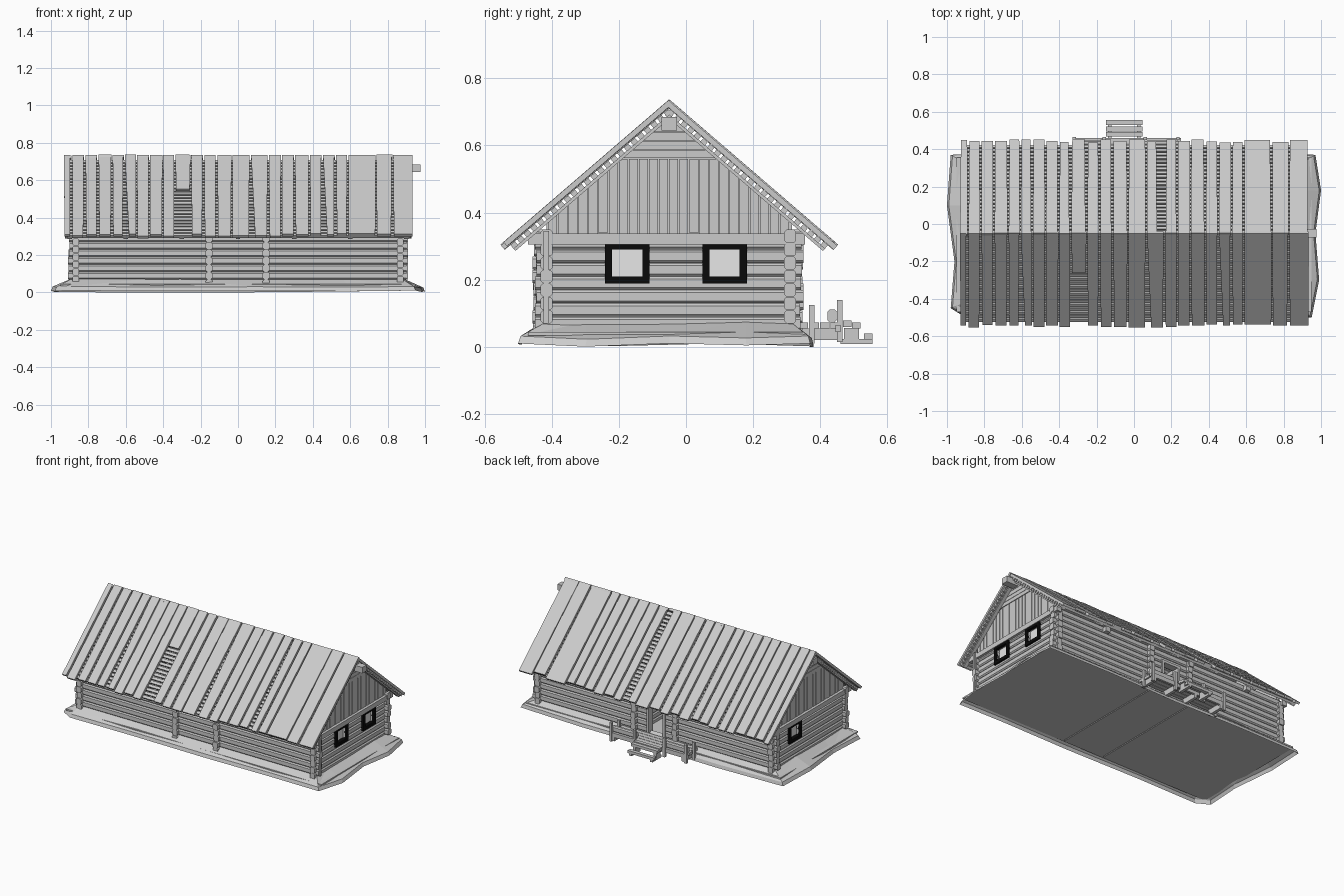
import bpy, bmesh, math, random
from mathutils import Vector

random.seed(4)
cube = bpy.data.objects.get("Cube")
if cube:
    bpy.data.objects.remove(cube, do_unlink=True)


def material(name, value):
    m = bpy.data.materials.new(name)
    m.use_nodes = True
    col = (value, value, value, 1)
    m.diffuse_color = col
    m.node_tree.nodes["Principled BSDF"].inputs["Base Color"].default_value = col
    return m


WOOD = material("weathered grey", 0.6)
BLACK = material("black frame", 0.003)
PANE = material("pale pane", 0.8)


def finish(name, bm, mat=WOOD):
    bmesh.ops.recalc_face_normals(bm, faces=bm.faces[:])
    me = bpy.data.meshes.new(name)
    bm.to_mesh(me)
    bm.free()
    me.materials.append(mat)
    ob = bpy.data.objects.new(name, me)
    bpy.context.collection.objects.link(ob)
    return ob


def prism(bm, a, b):
    """Solid between two matching loops of points."""
    va = [bm.verts.new(p) for p in a]
    vb = [bm.verts.new(p) for p in b]
    n = len(a)
    bm.faces.new(va)
    bm.faces.new(vb[::-1])
    for i in range(n):
        j = (i + 1) % n
        bm.faces.new((va[i], vb[i], vb[j], va[j]))


def box(bm, x0, x1, y0, y1, z0, z1):
    loop = [(x0, y0), (x1, y0), (x1, y1), (x0, y1)]
    prism(bm, [(x, y, z0) for x, y in loop], [(x, y, z1) for x, y in loop])


# Log walls: chamfered logs stacked upward, split around openings
LOG = 0.04


def log(bm, axis, a0, a1, c, z, half=0.018):
    k, top = 0.007, LOG - 0.001
    prof = [(-half + k, 0), (half - k, 0), (half, k), (half, top - k),
            (half - k, top), (-half + k, top), (-half, top - k), (-half, k)]
    if axis == "x":
        ends = [[(a, c + u, z + w) for u, w in prof] for a in (a0, a1)]
    else:
        ends = [[(c + u, a, z + w) for u, w in prof] for a in (a0, a1)]
    prism(bm, *ends)


def log_wall(name, axis, a0, a1, c, z0, rows, openings=()):
    bm = bmesh.new()
    for r in range(rows):
        z = z0 + r * LOG
        s = a0 + random.uniform(-0.006, 0.006)
        e = a1 + random.uniform(-0.006, 0.006)
        for o0, o1, oz0, oz1 in openings:
            if oz0 < z + LOG / 2 < oz1:
                log(bm, axis, s, o0, c, z)
                s = o1
        log(bm, axis, s, e, c, z)
    return finish(name, bm)


WIN_BACK = (0.07, 0.16, 0.21, 0.29)
WIN_FRONT = (-0.22, -0.13, 0.21, 0.29)
DOOR = (-0.07, 0.05, 0.07, 0.27)
log_wall("front_wall", "x", -0.905, 0.905, -0.415, 0.07, 7)
log_wall("back_wall", "x", -0.905, 0.905, 0.31, 0.07, 7, [DOOR])
log_wall("left_gable_logs", "y", -0.45, 0.345, 0.867, 0.05, 7, [WIN_FRONT, WIN_BACK])
log_wall("right_gable_logs", "y", -0.45, 0.345, -0.867, 0.05, 7, [WIN_BACK])
for i, x in enumerate((-0.155, 0.15)):
    log_wall(f"partition_{i}", "y", -0.452, 0.345, x, 0.03, 8)

# Gables: backing panel, upright boards, level boards near the peak
RIDGE_Y, RIDGE_Z, SLOPE = -0.05, 0.735, 0.86


def under_roof(y):
    return RIDGE_Z - 0.05 - abs(y - RIDGE_Y) * SLOPE


for side, s in (("left", 1), ("right", -1)):
    bm = bmesh.new()
    outline = [(-0.415, 0.33), (0.315, 0.33), (0.315, under_roof(0.315)),
               (RIDGE_Y, under_roof(RIDGE_Y)), (-0.415, under_roof(-0.415))]
    prism(bm, [(s * 0.855, y, z) for y, z in outline],
          [(s * 0.872, y, z) for y, z in outline])
    for i in range(24):
        y0 = -0.41 + i * 0.03
        y1 = y0 + 0.0265
        low = 0.335 + random.uniform(0, 0.004)
        t0, t1 = min(under_roof(y0), 0.56), min(under_roof(y1), 0.56)
        loop = [(y0, low), (y1, low), (y1, t1), (y0, t0)]
        prism(bm, [(s * 0.87, y, z) for y, z in loop], [(s * 0.885, y, z) for y, z in loop])
    for i in range(4):
        z0 = 0.562 + i * 0.026
        z1 = z0 + 0.024
        w0, w1 = [(RIDGE_Z - 0.05 - z) / SLOPE for z in (z0, z1)]
        loop = [(RIDGE_Y - w0, z0), (RIDGE_Y + w0, z0), (RIDGE_Y + w1, z1), (RIDGE_Y - w1, z1)]
        prism(bm, [(s * 0.87, y, z) for y, z in loop], [(s * 0.888, y, z) for y, z in loop])
    finish(side + "_gable_boards", bm)

# Windows: black frame of four bars and a pale pane
for name, s, (y0, y1, z0, z1) in (("left_front_window", 1, WIN_FRONT),
                                  ("left_back_window", 1, WIN_BACK),
                                  ("right_back_window", -1, WIN_BACK)):
    xa, xb = sorted((s * 0.85, s * 0.897))
    t = 0.021
    bm = bmesh.new()
    box(bm, xa, xb, y0 - t, y0, z0 - t, z1 + t)
    box(bm, xa, xb, y1, y1 + t, z0 - t, z1 + t)
    box(bm, xa, xb, y0, y1, z0 - t, z0)
    box(bm, xa, xb, y0, y1, z1, z1 + t)
    finish(name + "_frame", bm, BLACK)
    bm = bmesh.new()
    xa, xb = sorted((s * 0.866, s * 0.872))
    box(bm, xa, xb, y0, y1, z0, z1)
    finish(name + "_pane", bm, PANE)

# Roof: points given along x, down the slope and above the surface
ANG = math.atan(SLOPE)
CA, SA = math.cos(ANG), math.sin(ANG)


def roof_point(s, x, d, h):
    return Vector((x, RIDGE_Y + s * (d * CA + h * SA), RIDGE_Z - d * SA + h * CA))


def roof_slab(bm, s, x0, x1, d0, d1, h0, h1, skew0=0, skew1=0):
    loop = [(x0, d0), (x1, d0), (x1 + skew1, d1), (x0 + skew0, d1)]
    prism(bm, [roof_point(s, x, d, h0) for x, d in loop],
          [roof_point(s, x, d, h1) for x, d in loop])


EDGES = [-0.93, -0.885, -0.815, -0.745, -0.67, -0.605, -0.54, -0.47, -0.4, -0.335,
         -0.25, -0.18, -0.11, -0.03, 0.07, 0.165, 0.235, 0.305, 0.385, 0.455,
         0.525, 0.59, 0.74, 0.83, 0.94]
for side, s in (("front", -1), ("back", 1)):
    bm = bmesh.new()
    for i, (x0, x1) in enumerate(zip(EDGES, EDGES[1:])):
        end = 0.65 + random.choice((-0.006, 0, 0.012))
        lift = random.uniform(-0.004, 0.002)
        gap = random.uniform(0.004, 0.012)
        skew0, skew1 = random.uniform(0, 0.005), random.uniform(-0.005, 0)
        if s < 0 and i == 9:                      # broken board
            end = 0.28
        if s < 0 and i in (5, 14, 19):            # boards split to a taper
            skew0 = 0.022
        if s > 0 and i == 14:                     # narrow missing strip
            x1 -= 0.035
        if s > 0 and i == 15:
            x0 += 0.005
        roof_slab(bm, s, x0, x1 - gap, 0.0, end, -0.016 + lift, lift, skew0, skew1)
    finish(side + "_roof_boards", bm)
    bm = bmesh.new()
    for i in range(24):
        d = 0.02 + i * 0.0262
        roof_slab(bm, s, -0.915, 0.925, d, d + 0.0175, -0.034, -0.019)
    for x in (-0.9, -0.6, -0.3, 0, 0.3, 0.6, 0.9):
        roof_slab(bm, s, x - 0.012, x + 0.012, 0.02, 0.64, -0.042, -0.032)
    finish(side + "_roof_laths", bm)

# Ridge beam, tie beams and corner post
bm = bmesh.new()
box(bm, -0.925, 0.975, -0.073, -0.027, 0.645, 0.685)
finish("ridge_beam", bm)
bm = bmesh.new()
for x in (-0.885, -0.6, -0.155, 0.15, 0.5, 0.885):
    box(bm, x - 0.017, x + 0.017, -0.47, 0.355, 0.305, 0.337)
finish("tie_beams", bm)
bm = bmesh.new()
box(bm, 0.89, 0.908, -0.425, -0.408, 0.07, 0.345)
finish("corner_post", bm)

# Ground skirt: open faceted bank around the walls
OUTER = [(-0.98, -0.45), (-0.9, -0.5), (-0.45, -0.49), (0.1, -0.5), (0.6, -0.49),
         (0.95, -0.5), (0.99, -0.3), (0.97, -0.05), (1.0, 0.18), (0.97, 0.37),
         (0.5, 0.38), (0, 0.37), (-0.5, 0.38), (-0.98, 0.37), (-1.0, 0.1), (-0.96, -0.2)]
bm = bmesh.new()
rings = [[], [], []]
for x, y in OUTER:
    drop = random.uniform(0, 0.012)
    ix = max(-0.87, min(0.87, x * 0.93))
    iy = max(-0.41, min(0.31, y))
    rings[0].append(bm.verts.new((x, y, drop)))
    rings[1].append(bm.verts.new((x * 0.99, y * 0.985, 0.022 + drop)))
    rings[2].append(bm.verts.new((ix, iy, 0.075 + random.uniform(-0.004, 0.01))))
n = len(OUTER)
for lo, hi in zip(rings, rings[1:]):
    for i in range(n):
        j = (i + 1) % n
        if i % 2:
            bm.faces.new((lo[i], lo[j], hi[j]))
            bm.faces.new((lo[i], hi[j], hi[i]))
        else:
            bm.faces.new((lo[i], lo[j], hi[i]))
            bm.faces.new((lo[j], hi[j], hi[i]))
finish("ground_skirt", bm)
bm = bmesh.new()
box(bm, -0.95, 0.95, -0.47, 0.355, 0.034, 0.044)
finish("floor", bm)

# Back porch: planks, posts, rail log and step
bm = bmesh.new()
for i in range(4):
    y = 0.335 + i * 0.032
    box(bm, -0.32 + random.uniform(-0.012, 0.012), 0.24, y, y + 0.029, 0.055, 0.073)
box(bm, -0.33, 0.25, 0.445, 0.46, 0.045, 0.065)
for x in (-0.3, -0.1, 0.05, 0.22):
    box(bm, x - 0.01, x + 0.01, 0.345, 0.46, 0.02, 0.055)
finish("porch_deck", bm)
bm = bmesh.new()
for x in (-0.32, -0.16, 0.06, 0.235):
    box(bm, x - 0.009, x + 0.009, 0.45, 0.466, 0.015, 0.14)
for x in (-0.32, 0.235):
    box(bm, x - 0.009, x + 0.009, 0.366, 0.382, 0.01, 0.125)
finish("porch_posts", bm)
bm = bmesh.new()
log(bm, "x", -0.32, -0.16, 0.435, 0.073, 0.014)
log(bm, "x", 0.06, 0.235, 0.435, 0.073, 0.014)
finish("porch_rails", bm)
bm = bmesh.new()
for y, z in ((0.468, 0.06), (0.495, 0.055), (0.53, 0.022)):
    box(bm, -0.15, 0.045, y, y + 0.025, z, z + 0.018)
for x in (-0.13, 0.025):
    box(bm, x - 0.01, x + 0.01, 0.46, 0.555, 0.008, 0.024)
    box(bm, x - 0.01, x + 0.01, 0.47, 0.515, 0.024, 0.056)
finish("porch_steps", bm)

# Door jambs and lintel
bm = bmesh.new()
for x in (DOOR[0], DOOR[1]):
    box(bm, x - 0.008, x + 0.008, 0.288, 0.336, 0.07, 0.275)
box(bm, DOOR[0] - 0.012, DOOR[1] + 0.012, 0.288, 0.336, 0.268, 0.285)
finish("door_frame", bm)
